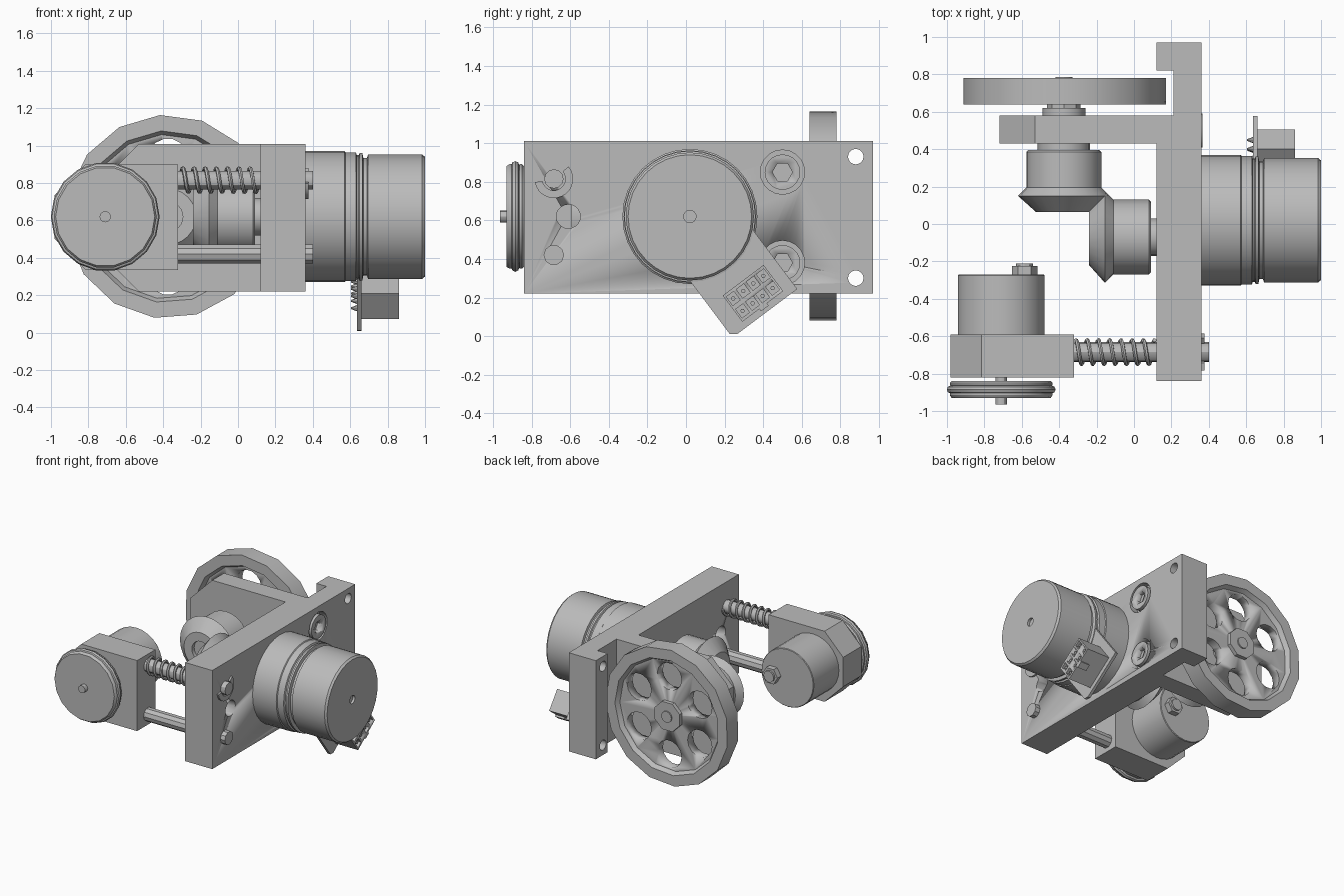
import bpy, bmesh
from math import sin, cos, pi, radians
from mathutils import Vector

if "Cube" in bpy.data.objects:
    bpy.data.objects.remove(bpy.data.objects["Cube"])

grey = bpy.data.materials.new("plain grey")
grey.use_nodes = True
grey.diffuse_color = (0.5, 0.5, 0.5, 1)
grey.node_tree.nodes["Principled BSDF"].inputs["Base Color"].default_value = (0.5, 0.5, 0.5, 1)


def activate(ob):
    bpy.ops.object.select_all(action='DESELECT')
    ob.select_set(True)
    bpy.context.view_layer.objects.active = ob


def finish(name, bm):
    bmesh.ops.recalc_face_normals(bm, faces=bm.faces)
    me = bpy.data.meshes.new(name)
    bm.to_mesh(me)
    bm.free()
    me.materials.append(grey)
    ob = bpy.data.objects.new(name, me)
    bpy.context.collection.objects.link(ob)
    activate(ob)
    bpy.ops.object.shade_smooth_by_angle(angle=radians(30))
    return ob


def place(axis, u, v, t):
    """Point with plane coordinates u, v and distance t along the axis."""
    return {'x': (t, u, v), 'y': (u, t, v), 'z': (u, v, t)}[axis]


def prism(name, axis, pts, a, b):
    bm = bmesh.new()
    lo = [bm.verts.new(place(axis, u, v, a)) for u, v in pts]
    hi = [bm.verts.new(place(axis, u, v, b)) for u, v in pts]
    bm.faces.new(lo)
    bm.faces.new(hi)
    for i in range(len(pts)):
        j = (i + 1) % len(pts)
        bm.faces.new((lo[i], lo[j], hi[j], hi[i]))
    return finish(name, bm)


def circle(c, r, n, phase=0.0):
    return [(c[0] + r * cos(phase + 2 * pi * i / n), c[1] + r * sin(phase + 2 * pi * i / n))
            for i in range(n)]


def lathe(name, axis, c, profile, n=28, phase=0.0, closed=False):
    """Turn a profile of (radius, distance) pairs about an axis through c."""
    bm = bmesh.new()
    rings = [[bm.verts.new(place(axis, u, v, t)) for u, v in circle(c, r, n, phase)]
             for r, t in profile]
    pairs = list(zip(rings, rings[1:]))
    if closed:
        pairs.append((rings[-1], rings[0]))
    else:
        bm.faces.new(rings[0])
        bm.faces.new(rings[-1])
    for p, q in pairs:
        for i in range(n):
            j = (i + 1) % n
            bm.faces.new((p[i], p[j], q[j], q[i]))
    return finish(name, bm)


def rod(name, axis, c, r, a, b, n=16, phase=0.0):
    return prism(name, axis, circle(c, r, n, phase), a, b)


def cut(ob, cutters):
    for c in cutters:
        c.hide_render = True
        activate(ob)
        mod = ob.modifiers.new("cut", 'BOOLEAN')
        mod.operation = 'DIFFERENCE'
        mod.solver = 'EXACT'
        mod.object = c
        bpy.ops.object.modifier_apply(modifier=mod.name)
        bpy.data.objects.remove(c)


MID = 0.62            # common axle height
WHEEL = (-0.375, MID)
MOTOR = (0.02, MID)
PULLEY = (-0.71, MID)

# Main plate with a notch beside the wheel
plate = prism("main_plate", 'z', [(0.12, -0.84), (0.36, -0.84), (0.36, 0.97), (0.12, 0.97),
                                  (0.12, 0.82), (0.21, 0.82), (0.21, 0.58), (0.12, 0.58)], 0.22, 1.01)
screws = [(0.5, 0.85), (0.5, 0.38)]
cut(plate, [rod("hole_cutter", 'x', c, r, 0, 0.5, 20) for c, r in
            [((0.88, 0.93), 0.04), ((0.88, 0.30), 0.04), ((-0.61, MID), 0.062)]]
    + [rod("counterbore_cutter", 'x', c, 0.115, 0.3, 0.5, 20) for c in screws])

# Socket screws sunk into the plate
for c in screws:
    head = rod("socket_screw", 'x', c, 0.092, 0.29, 0.365, 20)
    cut(head, [rod("socket_cutter", 'x', c, 0.052, 0.32, 0.5, 6)])

# Wheel arm with chamfered end
prism("wheel_arm", 'y', [(0.13, 1.01), (-0.53, 1.01), (-0.72, 0.82), (-0.72, 0.41),
                         (-0.53, 0.22), (0.13, 0.22)], 0.43, 0.58)

# Spoked wheel: rim and recessed web with six round holes
wheel = lathe("wheel", 'y', WHEEL, [(0.03, 0.675), (0.44, 0.675), (0.46, 0.64), (0.545, 0.64),
                                    (0.545, 0.78), (0.46, 0.78), (0.44, 0.745), (0.03, 0.745)],
              15, radians(94.4), closed=True)
cut(wheel, [rod("wheel_hole_cutter", 'y', c, 0.108, 0.5, 0.9, 14)
            for c in circle(WHEEL, 0.31, 6, pi / 2)])
rod("wheel_washer", 'y', WHEEL, 0.115, 0.575, 0.62, 14)
rod("wheel_inner_hub", 'y', WHEEL, 0.09, 0.61, 0.68, 8)
rod("wheel_hub_nut", 'y', WHEEL, 0.12, 0.74, 0.775, 8, pi / 8)
rod("wheel_axle", 'y', WHEEL, 0.045, 0.39, 0.785, 12)

# Pair of bevel gears meeting at a right angle
def bevel_gear(name, axis, c, t, way):
    steps = [(0.19, 0), (0.2, 0.01), (0.2, 0.2), (0.245, 0.245), (0.15, 0.33), (0.08, 0.33), (0.08, 0.3)]
    lathe(name, axis, c, [(r, t + way * d) for r, d in steps], 24)

bevel_gear("wheel_bevel_gear", 'y', WHEEL, 0.395, -1)
rod("wheel_gear_collar", 'y', WHEEL, 0.14, 0.39, 0.435, 20)
bevel_gear("motor_bevel_gear", 'x', (-0.07, MID), 0.09, -1)
rod("motor_output_shaft", 'x', (-0.07, MID), 0.1, 0.05, 0.14, 20)

# Drive motor
lathe("drive_motor", 'x', MOTOR, [(0.35, 0.35), (0.35, 0.57), (0.343, 0.575), (0.343, 0.63),
                                  (0.33, 0.635), (0.33, 0.645), (0.34, 0.65), (0.34, 0.665),
                                  (0.315, 0.67), (0.315, 0.69), (0.332, 0.695), (0.332, 0.985),
                                  (0.32, 1.0), (0.032, 1.0), (0.032, 0.98)], 32)

# Circuit board and socket hanging off the motor at a slant
def slant(d, e):
    return (MOTOR[0] + 0.6 * d + 0.8 * e, MOTOR[1] - 0.8 * d + 0.6 * e)

def slant_box(name, d0, d1, e0, e1, a, b):
    return prism(name, 'x', [slant(d0, e0), slant(d1, e0), slant(d1, e1), slant(d0, e1)], a, b)

prism("circuit_board", 'x', [slant(d, e) for d, e in
      [(0.25, -0.2), (0.61, -0.2), (0.635, -0.17), (0.635, 0.22), (0.25, 0.22)]], 0.637, 0.66)
cells = [(0.475 + 0.08 * i, -0.075 + 0.065 * j) for i in range(2) for j in range(4)]
connector = slant_box("connector", 0.43, 0.6, -0.11, 0.155, 0.655, 0.86)
cut(connector, [slant_box("pin_cutter", d - 0.028, d + 0.028, e - 0.024, e + 0.024, 0.8, 0.9)
                for d, e in cells])
slant_box("connector_latch", 0.595, 0.615, 0.0, 0.05, 0.78, 0.86)
for d, e in cells:
    rod("connector_pin", 'x', slant(d, e), 0.012, 0.75, 0.85, 6)
    lathe("solder_joint", 'x', slant(d, e), [(0.018, 0.64), (0.005, 0.605)], 8)

# Slider block with chamfered end
prism("slider_block", 'y', [(-0.32, 0.9), (-0.815, 0.9), (-0.98, 0.735), (-0.98, 0.5),
                            (-0.815, 0.335), (-0.32, 0.335)], -0.82, -0.59)

# Grooved pulley with its round belt ring
lathe("pulley", 'y', PULLEY, [(0.265, -0.84), (0.275, -0.85), (0.275, -0.862), (0.25, -0.88),
                              (0.275, -0.9), (0.275, -0.915), (0.265, -0.93)], 18)
lathe("belt_ring", 'y', PULLEY, [(0.27 + u, -0.885 + v) for u, v in circle((0, 0), 0.021, 8)],
      18, closed=True)
rod("pulley_shaft", 'y', PULLEY, 0.03, -0.965, -0.8, 12)

# Slider motor with an off-centre nut
lathe("slider_motor", 'y', PULLEY, [(0.232, -0.6), (0.232, -0.275), (0.228, -0.27)], 28)
rod("slider_nut", 'y', (-0.585, MID), 0.068, -0.28, -0.225, 6)
rod("slider_nut_tip", 'y', (-0.585, MID), 0.045, -0.23, -0.21, 12)

# Guide rods through the plate
GUIDE = (-0.685, 0.815)
rod("upper_guide_rod", 'x', GUIDE, 0.05, -0.35, 0.4, 12)
rod("lower_guide_rod", 'x', (-0.685, 0.42), 0.053, -0.35, 0.4, 10)

# Open retaining clip on the upper rod
arc = [radians(-170 + 15 * i) for i in range(15)]
prism("retaining_clip", 'x',
      [(GUIDE[0] + r * cos(a), GUIDE[1] + r * sin(a))
       for r, order in ((0.1, arc), (0.06, arc[::-1])) for a in order], 0.362, 0.376)

# Coil spring around the upper rod
turns, per_turn = 7, 14
curve = bpy.data.curves.new("coil_spring", 'CURVE')
curve.dimensions = '3D'
curve.bevel_depth = 0.011
curve.bevel_resolution = 1
curve.use_fill_caps = True
count = turns * per_turn + 1
line = curve.splines.new('POLY')
line.points.add(count - 1)
for i, p in enumerate(line.points):
    a = 2 * pi * i / per_turn
    p.co = (-0.31 + 0.42 * i / (count - 1), GUIDE[0] + 0.064 * cos(a), GUIDE[1] + 0.064 * sin(a), 1)
spring = bpy.data.objects.new("coil_spring", curve)
bpy.context.collection.objects.link(spring)
curve.materials.append(grey)
activate(spring)
bpy.ops.object.convert(target='MESH')
bpy.ops.object.shade_smooth_by_angle(angle=radians(50))
